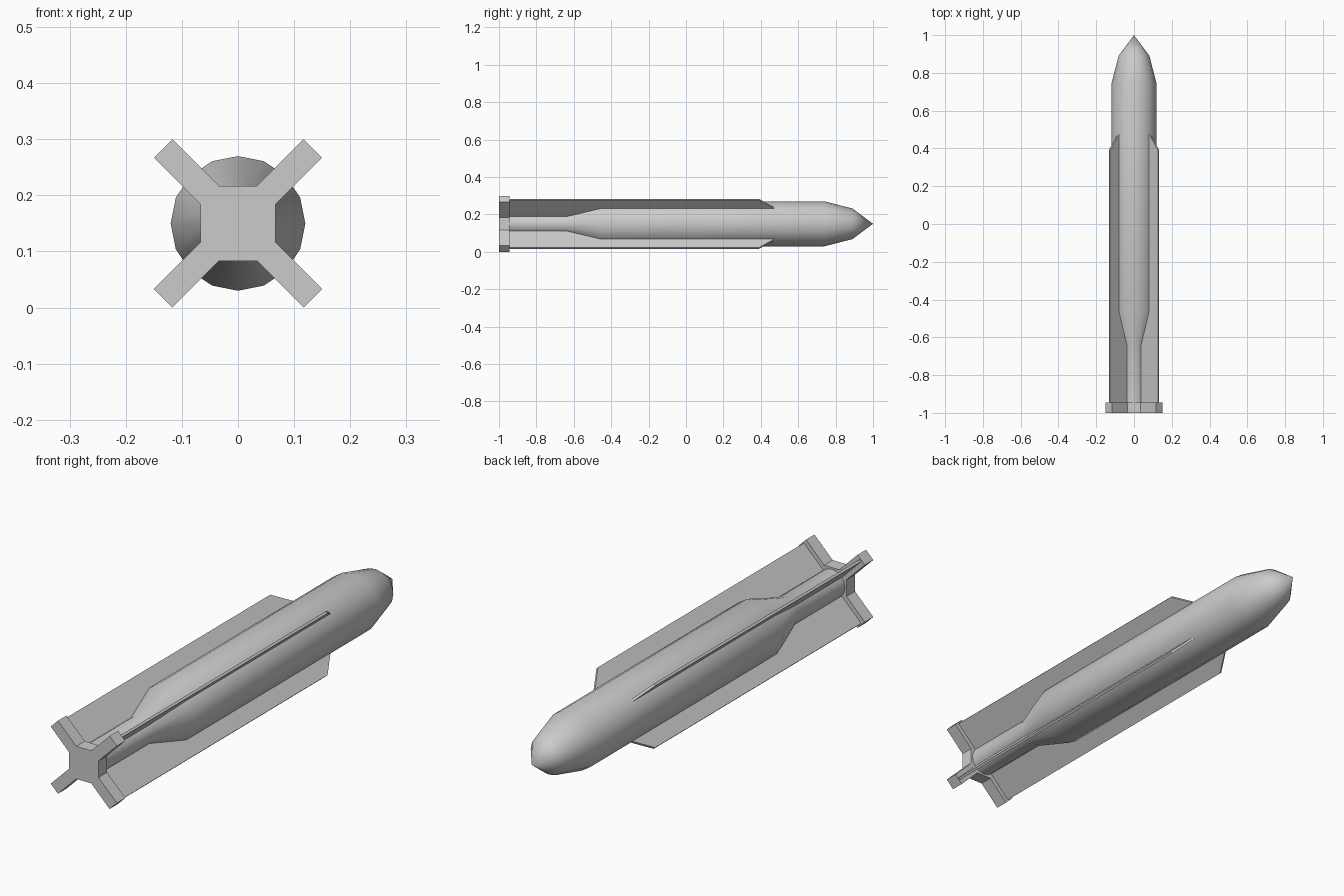
import bpy, bmesh
from math import cos, sin, pi
from mathutils import Matrix, Vector

if "Cube" in bpy.data.objects:
    bpy.data.objects.remove(bpy.data.objects["Cube"])

AXIS_Z = 0.15


def make_object(name, bm, smooth=False):
    bmesh.ops.recalc_face_normals(bm, faces=bm.faces)
    mesh = bpy.data.meshes.new(name)
    bm.to_mesh(mesh)
    bm.free()
    ob = bpy.data.objects.new(name, mesh)
    bpy.context.collection.objects.link(ob)
    ob.location.z = AXIS_Z
    if smooth:
        bpy.ops.object.select_all(action='DESELECT')
        ob.select_set(True)
        bpy.context.view_layer.objects.active = ob
        bpy.ops.object.shade_smooth_by_angle(angle=0.6)
    return ob


def prism(points, offset):
    bm = bmesh.new()
    face = bm.faces.new([bm.verts.new(p) for p in points])
    ext = bmesh.ops.extrude_face_region(bm, geom=[face])
    verts = [v for v in ext['geom'] if isinstance(v, bmesh.types.BMVert)]
    bmesh.ops.translate(bm, verts=verts, vec=Vector(offset))
    return bm


# Body: 16-sided lathe around the y axis, (y, radius)
profile = [(-0.95, 0.06), (-0.64, 0.06), (-0.46, 0.12), (0.74, 0.12), (0.89, 0.082)]
SIDES = 16
bm = bmesh.new()
rings = [[bm.verts.new((r * cos(2 * pi * i / SIDES), y, r * sin(2 * pi * i / SIDES)))
          for i in range(SIDES)] for y, r in profile]
for a, b in zip(rings, rings[1:]):
    for i in range(SIDES):
        j = (i + 1) % SIDES
        bm.faces.new((a[i], a[j], b[j], b[i]))
tip = bm.verts.new((0, 1, 0))
for i in range(SIDES):
    bm.faces.new((rings[-1][i], rings[-1][(i + 1) % SIDES], tip))
bm.faces.new(rings[0])
make_object("body", bm, smooth=True)

# Four thin fins on the diagonals
T = 0.01
fin = [(0.03, -0.95), (0.184, -0.95), (0.184, 0.39), (0.12, 0.473), (0.03, 0.473)]
for k in range(4):
    bm = prism([(r, y, -T / 2) for r, y in fin], (0, 0, T))
    bm.transform(Matrix.Rotation(pi / 4 + k * pi / 2, 4, 'Y'))
    make_object(f"fin_{k + 1}", bm)

# Cross-shaped tail block
arm = [(0.067, 0.034), (0.15, 0.117), (0.117, 0.15), (0.034, 0.067)]
outline = []
for k in range(4):
    c, s = round(cos(k * pi / 2)), round(sin(k * pi / 2))
    outline += [(x * c - z * s, -1, x * s + z * c) for x, z in arm]
make_object("tail_cross", prism(outline, (0, 0.055, 0)))
